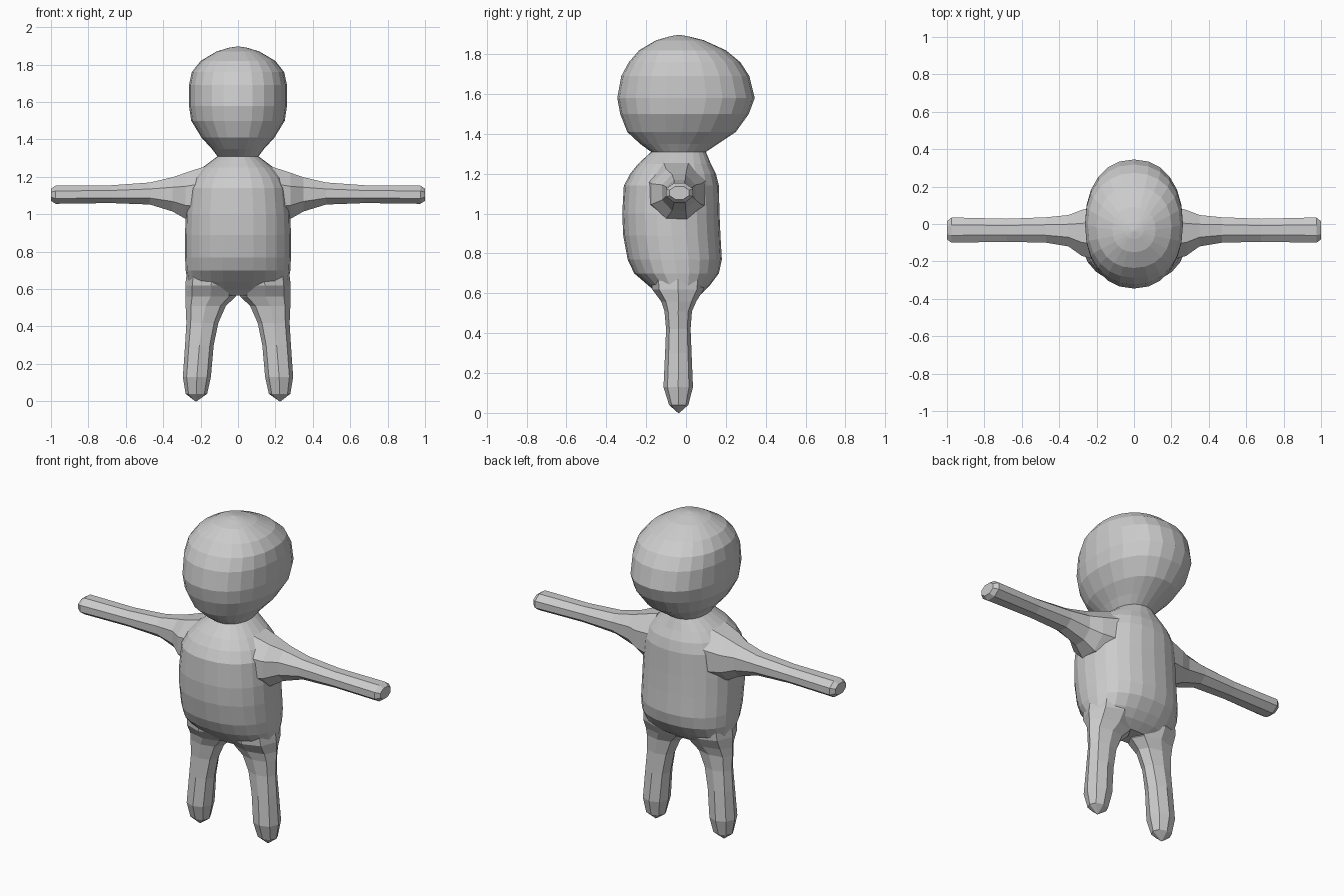
import bpy, bmesh
from math import cos, sin, pi, copysign
from mathutils import Vector


def loft(name, rings, sides, axis, side=1, power=2.0, phase=0.0):
    """Loft rings of (position, u min, u max, v min, v max) along z or x."""
    bm = bmesh.new()
    loops = []
    grow = 1 / cos(phase)
    for pos, u0, u1, v0, v1 in rings:
        loop = []
        for i in range(sides):
            a = 2 * pi * i / sides + phase
            c, s = cos(a), sin(a)
            c = copysign(abs(c) ** (2 / power), c) * grow
            s = copysign(abs(s) ** (2 / power), s) * grow
            u = (u0 + u1) / 2 + c * (u1 - u0) / 2
            v = (v0 + v1) / 2 + s * (v1 - v0) / 2
            p = (u, v, pos) if axis == 'z' else (pos, u, v)
            loop.append(bm.verts.new(Vector((p[0] * side, p[1], p[2]))))
        loops.append(loop)
    for lo, hi in zip(loops, loops[1:]):
        for i in range(sides):
            j = (i + 1) % sides
            bm.faces.new((lo[i], lo[j], hi[j], hi[i]))
    bm.faces.new(loops[0])
    bm.faces.new(loops[-1])
    bmesh.ops.recalc_face_normals(bm, faces=bm.faces)
    mesh = bpy.data.meshes.new(name)
    bm.to_mesh(mesh)
    bm.free()
    obj = bpy.data.objects.new(name, mesh)
    bpy.context.collection.objects.link(obj)
    return obj


# Torso, neck and head: height, half width, front y, back y
profile = [
    (0.565, 0.19, -0.10, 0.03), (0.60, 0.25, -0.14, 0.08),
    (0.64, 0.27, -0.19, 0.12), (0.70, 0.28, -0.26, 0.165),
    (0.77, 0.283, -0.293, 0.18), (0.89, 0.283, -0.315, 0.173),
    (1.00, 0.28, -0.32, 0.168), (1.14, 0.265, -0.312, 0.165),
    (1.20, 0.235, -0.28, 0.15), (1.25, 0.19, -0.24, 0.125),
    (1.31, 0.11, -0.175, 0.10), (1.35, 0.14, -0.23, 0.16),
    (1.41, 0.195, -0.295, 0.25), (1.50, 0.25, -0.33, 0.315),
    (1.58, 0.262, -0.345, 0.345), (1.69, 0.262, -0.325, 0.318),
    (1.76, 0.247, -0.287, 0.273), (1.82, 0.20, -0.235, 0.20),
    (1.87, 0.115, -0.15, 0.09), (1.89, 0.05, -0.08, 0.01),
    (1.897, 0.006, -0.042, -0.03),
]
body = loft("body", [(z, -w, w, f, b) for z, w, f, b in profile], 24, 'z', power=2.2)

# Arm: x, y range, z range
arm_rings = [
    (0.18, -0.20, 0.10, 0.95, 1.255), (0.28, -0.17, 0.075, 0.975, 1.222),
    (0.35, -0.12, 0.048, 1.015, 1.198), (0.47, -0.10, 0.036, 1.052, 1.17),
    (0.68, -0.095, 0.028, 1.06, 1.155), (0.975, -0.10, 0.035, 1.056, 1.153),
    (1.0, -0.083, 0.015, 1.072, 1.137),
]
# Leg: height, x range, y range
leg_rings = [
    (0.0, 0.222, 0.228, -0.04, -0.034), (0.04, 0.165, 0.28, -0.085, 0.012),
    (0.13, 0.145, 0.295, -0.113, 0.035), (0.30, 0.13, 0.283, -0.105, 0.028),
    (0.42, 0.105, 0.276, -0.10, 0.023), (0.51, 0.065, 0.28, -0.108, 0.03),
    (0.56, 0.012, 0.282, -0.125, 0.052), (0.62, 0.005, 0.282, -0.17, 0.09),
    (0.72, 0.005, 0.27, -0.18, 0.10),
]

# Merge both pairs of limbs into one skin
for side in (1, -1):
    for limb in (loft("arm", arm_rings, 8, 'x', side, phase=pi / 8),
                 loft("leg", leg_rings, 8, 'z', side, power=2.2)):
        mod = body.modifiers.new("join_limb", 'BOOLEAN')
        mod.operation = 'UNION'
        mod.solver = 'EXACT'
        mod.object = limb
        bpy.context.view_layer.objects.active = body
        bpy.ops.object.modifier_apply(modifier=mod.name)
        bpy.data.objects.remove(limb)
